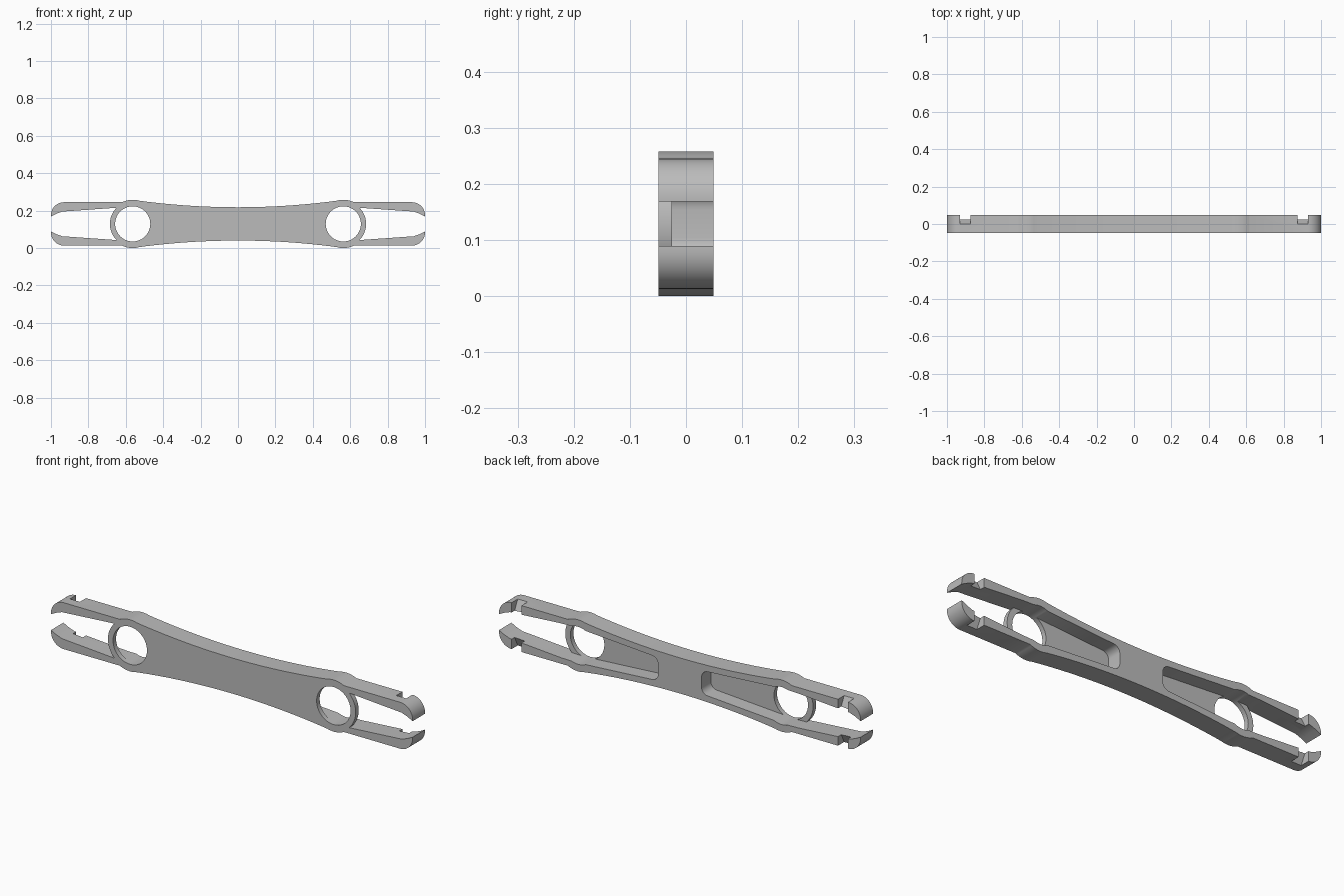
import bpy, bmesh
from math import sin, cos, pi, radians, sqrt, asin

old = bpy.data.objects.get("Cube")
if old:
    bpy.data.objects.remove(old, do_unlink=True)

MID = 0.129          # height of the long axis
DEPTH = 0.049        # half thickness
FLOOR = -0.025       # back of the thin front web
HOLE_X, HOLE_R, RING_R = 0.563, 0.094, 0.122

grey = bpy.data.materials.new("grey")
grey.use_nodes = True
grey.diffuse_color = (0.5, 0.5, 0.5, 1)
grey.node_tree.nodes["Principled BSDF"].inputs["Base Color"].default_value = (0.5, 0.5, 0.5, 1)


def prism(name, outline, axis, lo, hi):
    """Extrude a closed 2D outline along y (outline is x, z) or x (outline is y, z)."""
    bm = bmesh.new()
    place = (lambda a, b, t: (a, t, b + MID)) if axis == "y" else (lambda a, b, t: (t, a, b + MID))
    base = bm.faces.new([bm.verts.new(place(a, b, lo)) for a, b in outline])
    new = bmesh.ops.extrude_face_region(bm, geom=[base])["geom"]
    shift = (0, hi - lo, 0) if axis == "y" else (hi - lo, 0, 0)
    bmesh.ops.translate(bm, verts=[v for v in new if isinstance(v, bmesh.types.BMVert)], vec=shift)
    bmesh.ops.recalc_face_normals(bm, faces=bm.faces)
    mesh = bpy.data.meshes.new(name)
    bm.to_mesh(mesh)
    bm.free()
    mesh.materials.append(grey)
    obj = bpy.data.objects.new(name, mesh)
    bpy.context.collection.objects.link(obj)
    return obj


def arc(cx, cz, r, start, end, n):
    return [(cx + r * cos(start + (end - start) * i / n),
             cz + r * sin(start + (end - start) * i / n)) for i in range(n + 1)]


def closed(upper):
    """Mirror an upper half outline across the long axis."""
    return upper + [(x, -z) for x, z in reversed(upper) if abs(z) > 1e-6]


def flip(outline, side):
    return [(side * x, z) for x, z in outline]


# Outer silhouette: waisted middle, shoulders round the holes, straight arms, rounded tips
waist = [(0.5 * i / 16, 0.089 + 0.125 * (0.5 * i / 16) ** 2) for i in range(17)]
shoulder = arc(HOLE_X, 0, 0.129, radians(106), radians(64), 10)
tip = arc(0.93, 0.046, 0.07, pi / 2, 0, 12)
half = waist + shoulder + tip + [(1.0, 0.03)]
upper = [(-x, z) for x, z in reversed(half[1:])] + half
body = prism("double_ended_fork", closed(upper), "y", -DEPTH, DEPTH)

# Inner edge of the arms, from the pocket out to the open mouth
jaw = [(0.94, 0.066), (0.97, 0.055), (1.0, 0.040), (1.05, 0.015)]
WALL = 0.086
pocket_half = arc(0.155, 0.025, 0.035, pi, pi / 2 + 0.06, 8) + [(0.58, 0.088), (0.655, WALL)] + jaw
ring_angle = asin(WALL / RING_R)
slot_half = arc(HOLE_X, 0, RING_R, 0, ring_angle, 10)[:-1]
slot_half += [(HOLE_X + sqrt(RING_R ** 2 - WALL ** 2), WALL), (0.655, WALL)] + jaw

cutters = []
for side in (1, -1):
    cutters.append(prism("pocket_cutter", flip(closed(pocket_half), side), "y", FLOOR, 0.1))
    cutters.append(prism("slot_cutter", flip(closed(slot_half), side), "y", -0.1, FLOOR + 0.01))
    cutters.append(prism("hole_cutter", arc(side * HOLE_X, 0, HOLE_R, 0, 2 * pi, 48)[:-1], "y", -0.1, 0.1))
    # Notches with a sloping floor across the back of each arm
    for up in (1, -1):
        wedge = [(0.0, 0.117), (0.025, 0.068), (0.025, 0.05), (0.1, 0.05), (0.1, 0.15), (0.0, 0.15)]
        lo, hi = sorted((side * 0.875, side * 0.93))
        cutters.append(prism("notch_cutter", [(y, up * z) for y, z in wedge], "x", lo, hi))

for cutter in cutters:
    cutter.hide_render = True
    mod = body.modifiers.new("cut", "BOOLEAN")
    mod.operation = "DIFFERENCE"
    mod.solver = "EXACT"
    mod.object = cutter

# Bake the cuts and discard the cutters
bpy.context.view_layer.update()
result = bpy.data.meshes.new_from_object(body.evaluated_get(bpy.context.evaluated_depsgraph_get()))
body.modifiers.clear()
body.data = result
for cutter in cutters:
    bpy.data.objects.remove(cutter, do_unlink=True)

bpy.ops.object.select_all(action="DESELECT")
body.select_set(True)
bpy.context.view_layer.objects.active = body
bpy.ops.object.shade_smooth_by_angle(angle=radians(25))
